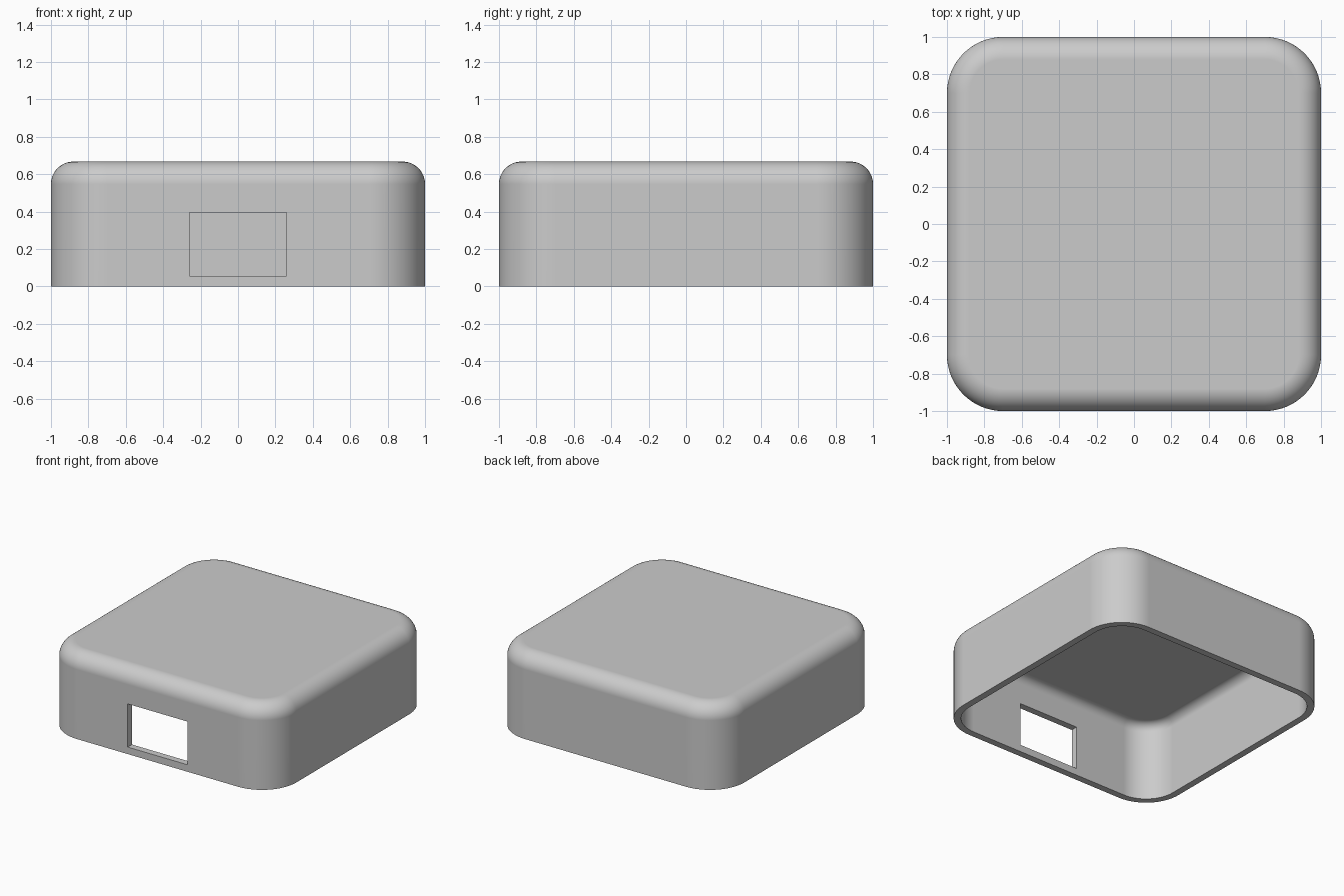
import bpy
import bmesh
from math import sin, cos, pi

HEIGHT, WALL = 0.667, 0.053
CORNER, FILLET = 0.30, 0.12
STEPS = 16

default = bpy.data.objects.get("Cube")
if default:
    bpy.data.objects.remove(default, do_unlink=True)

grey = bpy.data.materials.new("light_grey")
grey.use_nodes = True
grey.diffuse_color = (0.6, 0.6, 0.6, 1)
grey.node_tree.nodes["Principled BSDF"].inputs["Base Color"].default_value = (0.6, 0.6, 0.6, 1)


def ring(bm, inset, z):
    """Rounded square, offset inwards from the outer wall."""
    radius, centre = CORNER - inset, 1 - CORNER
    verts = []
    for quarter, (sx, sy) in enumerate([(1, 1), (-1, 1), (-1, -1), (1, -1)]):
        for i in range(STEPS + 1):
            a = (quarter + i / STEPS) * pi / 2
            verts.append(bm.verts.new((sx * centre + radius * cos(a),
                                       sy * centre + radius * sin(a), z)))
    return verts


def fillet_profile(inset, top, radius):
    """Wall foot, then a quarter round into the roof, as (inset, z) pairs."""
    arc = [i / STEPS * pi / 2 for i in range(STEPS + 1)]
    return [(inset, 0)] + [(inset + radius * (1 - cos(a)), top - radius * (1 - sin(a)))
                           for a in arc]


# Hollow cover: up the outside, and up the inside, joined by the bottom rim
bm = bmesh.new()
outer = [ring(bm, d, z) for d, z in fillet_profile(0, HEIGHT, FILLET)]
inner = [ring(bm, d, z) for d, z in fillet_profile(WALL, HEIGHT - WALL, FILLET - WALL)]
loops = outer[::-1] + inner
for a, b in zip(loops, loops[1:]):
    for i in range(len(a)):
        j = (i + 1) % len(a)
        bm.faces.new((a[i], a[j], b[j], b[i]))
bm.faces.new(outer[-1])
bm.faces.new(inner[-1])
bmesh.ops.recalc_face_normals(bm, faces=bm.faces)
mesh = bpy.data.meshes.new("cover_shell")
bm.to_mesh(mesh)
bm.free()
mesh.materials.append(grey)
shell = bpy.data.objects.new("cover_shell", mesh)
bpy.context.collection.objects.link(shell)

# Rectangular port through the front wall
bpy.ops.mesh.primitive_cube_add(size=1, location=(0, -1, 0.225))
cutter = bpy.context.object
cutter.name = "port_cutter"
cutter.scale = (0.52, 0.4, 0.34)
cutter.data.materials.append(grey)
cutter.hide_render = True

bpy.ops.object.select_all(action='DESELECT')
shell.select_set(True)
bpy.context.view_layer.objects.active = shell
cut = shell.modifiers.new("port", 'BOOLEAN')
cut.operation = 'DIFFERENCE'
cut.solver = 'EXACT'
cut.object = cutter
bpy.ops.object.modifier_apply(modifier=cut.name)
bpy.data.objects.remove(cutter, do_unlink=True)

# Smooth rounds with crisp rim and port edges
bpy.ops.object.shade_smooth_by_angle(angle=pi / 6)
weighted = shell.modifiers.new("clean_shading", 'WEIGHTED_NORMAL')
weighted.keep_sharp = True
